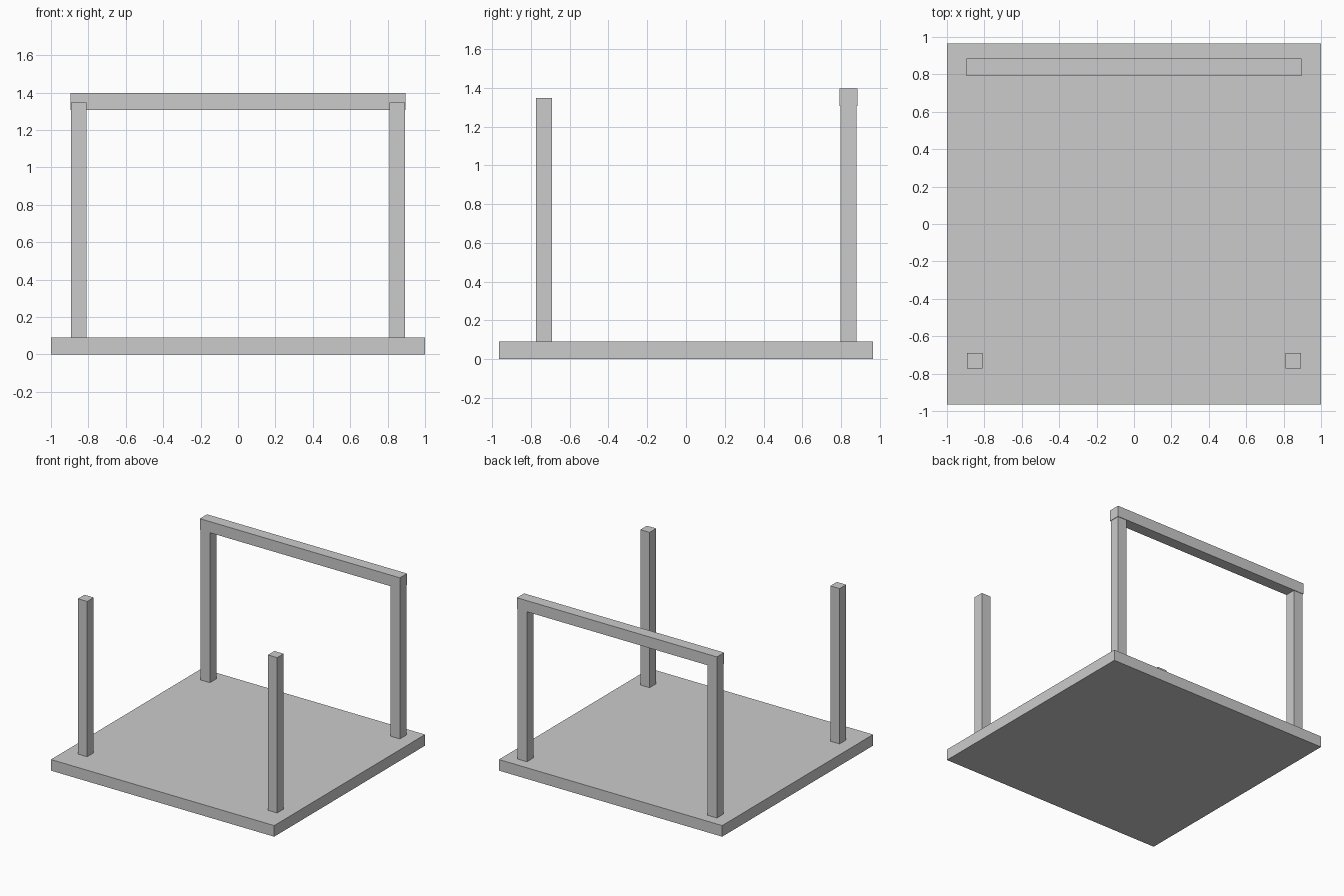
import bpy

if "Cube" in bpy.data.objects:
    bpy.data.objects.remove(bpy.data.objects["Cube"])


def box(name, center, size):
    """Axis-aligned box with its scale applied to the mesh."""
    bpy.ops.mesh.primitive_cube_add(size=1, location=center)
    ob = bpy.context.object
    ob.name = name
    ob.data.name = name
    for v in ob.data.vertices:
        v.co = [c * s for c, s in zip(v.co, size)]
    return ob


SLAB_H = 0.09
POST_TOP = 1.348
POST_W = 0.083
POST_X = 0.851
FRONT_Y, BACK_Y = -0.732, 0.838

# Floor slab
box("base_slab", (0, 0, SLAB_H / 2), (2.0, 1.93, SLAB_H))

# Four corner posts standing on the slab
for row, y in (("front", FRONT_Y), ("back", BACK_Y)):
    for side, sx in (("left", -1), ("right", 1)):
        box(f"{row}_{side}_post",
            (sx * POST_X, y, (SLAB_H + POST_TOP) / 2),
            (POST_W, POST_W, POST_TOP - SLAB_H))

# Beam capping the back posts
box("back_beam", (0, BACK_Y, 1.352), (1.792, 0.092, 0.09))
